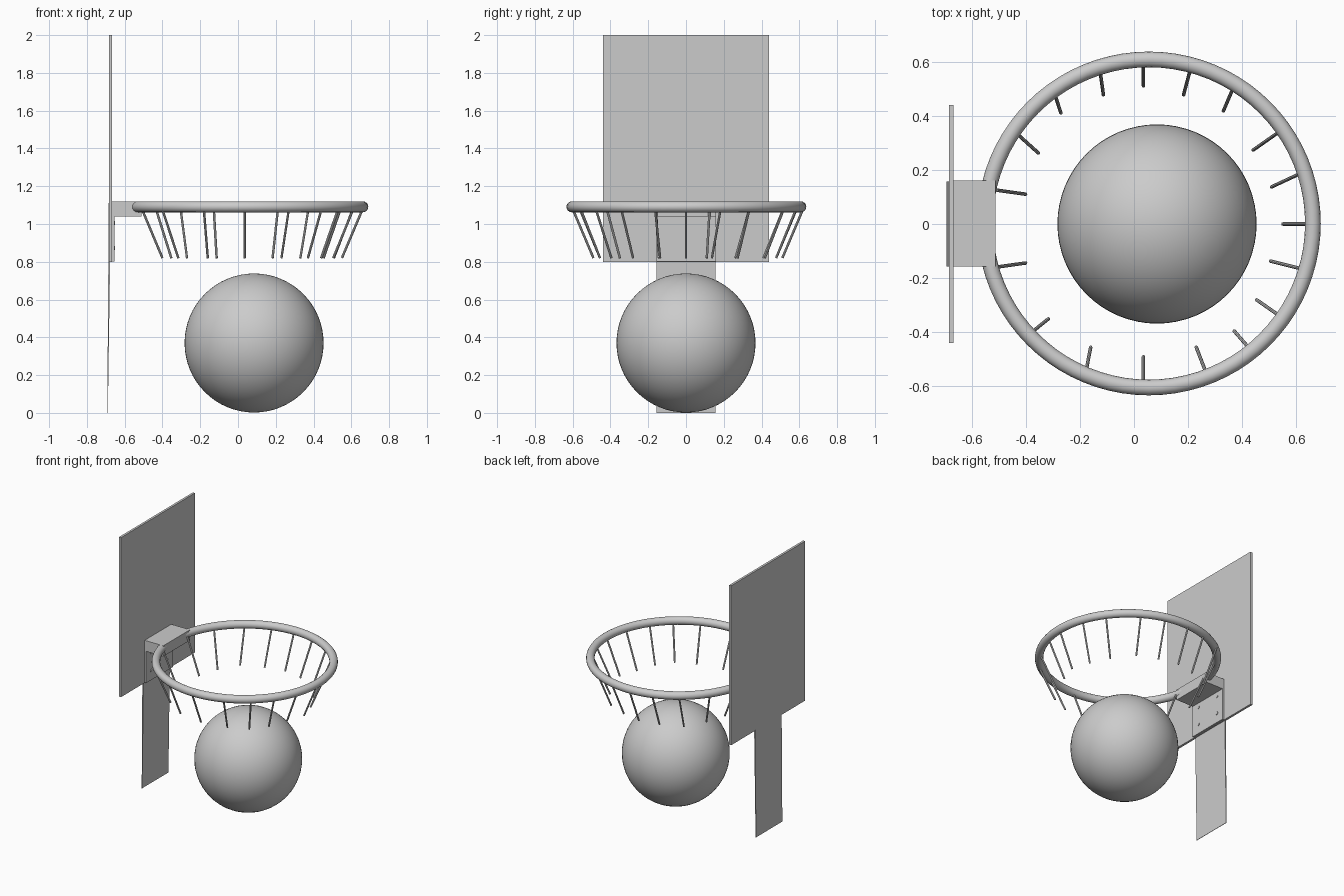
import bpy
import bmesh
from math import radians, cos, sin, pi
from mathutils import Vector

cube = bpy.data.objects.get("Cube")
if cube:
    bpy.data.objects.remove(cube, do_unlink=True)

grey = bpy.data.materials.new("plain_grey")
grey.use_nodes = True
grey.diffuse_color = (0.6, 0.6, 0.6, 1)
grey.node_tree.nodes["Principled BSDF"].inputs["Base Color"].default_value = (0.6, 0.6, 0.6, 1)


def finish(name, smooth=False):
    ob = bpy.context.object
    ob.name = name
    ob.data.materials.append(grey)
    if smooth:
        bpy.ops.object.shade_smooth_by_angle(angle=radians(40))
    return ob


def box(name, low, high):
    low, high = Vector(low), Vector(high)
    bpy.ops.mesh.primitive_cube_add(size=1)
    ob = finish(name)
    for v in ob.data.vertices:
        v.co = (low + high) / 2 + v.co * (high - low)
    return ob


def rod(name, start, end, radius, sides=8):
    start, end = Vector(start), Vector(end)
    axis = end - start
    bpy.ops.mesh.primitive_cylinder_add(vertices=sides, radius=radius, depth=axis.length,
                                        location=(start + end) / 2)
    bpy.context.object.rotation_euler = axis.to_track_quat('Z', 'Y').to_euler()
    return finish(name, True)


# Ball
bpy.ops.mesh.primitive_uv_sphere_add(segments=64, ring_count=32, radius=0.368,
                                     location=(0.085, 0, 0.37))
finish("ball", True)

# Rim
bpy.ops.mesh.primitive_torus_add(major_segments=80, minor_segments=16, major_radius=0.606,
                                 minor_radius=0.029, location=(0.055, 0.002, 1.091))
finish("rim", True)

# Backboard and the bracket holding the rim
box("backboard", (-0.684, -0.44, 0.8), (-0.667, 0.44, 2))
box("bracket_arm", (-0.667, -0.157, 1.04), (-0.512, 0.16, 1.12))
box("bracket_plate", (-0.667, -0.157, 0.802), (-0.654, 0.16, 1.04))
for y in (-0.095, 0.1):
    for z in (0.873, 1.005):
        rod("bracket_bolt", (-0.656, y, z), (-0.65, y, z), 0.011, 12)

# Post: a thin plate that leans into the board
post = box("post", (-0.684, -0.157, 0), (-0.672, 0.157, 1.15))
for v in post.data.vertices:
    if v.co.z < 0.5:
        v.co.x = -0.692 if v.co.x < -0.678 else -0.689

# Net strands: lower tip x, y and the heading in degrees towards the rim
strands = [
    (0.035, 0.51, 90), (-0.113, 0.477, 98), (-0.27, 0.41, 108), (-0.353, 0.262, 138),
    (-0.4, 0.11, 172), (-0.4, -0.144, 188), (-0.316, -0.35, 219), (-0.16, -0.455, 259),
    (0.035, -0.49, 270), (0.23, -0.455, 291), (0.37, -0.395, 311), (0.453, -0.28, 325),
    (0.504, -0.137, 346), (0.55, 0, 0), (0.508, 0.137, 25), (0.44, 0.273, 35),
    (0.33, 0.417, 67), (0.183, 0.477, 75),
]
for x, y, heading in strands:
    a = radians(heading)
    top = (x + 0.11 * cos(a), y + 0.11 * sin(a), 1.08)
    rod("net_strand", top, (x, y, 0.82), 0.0065)
